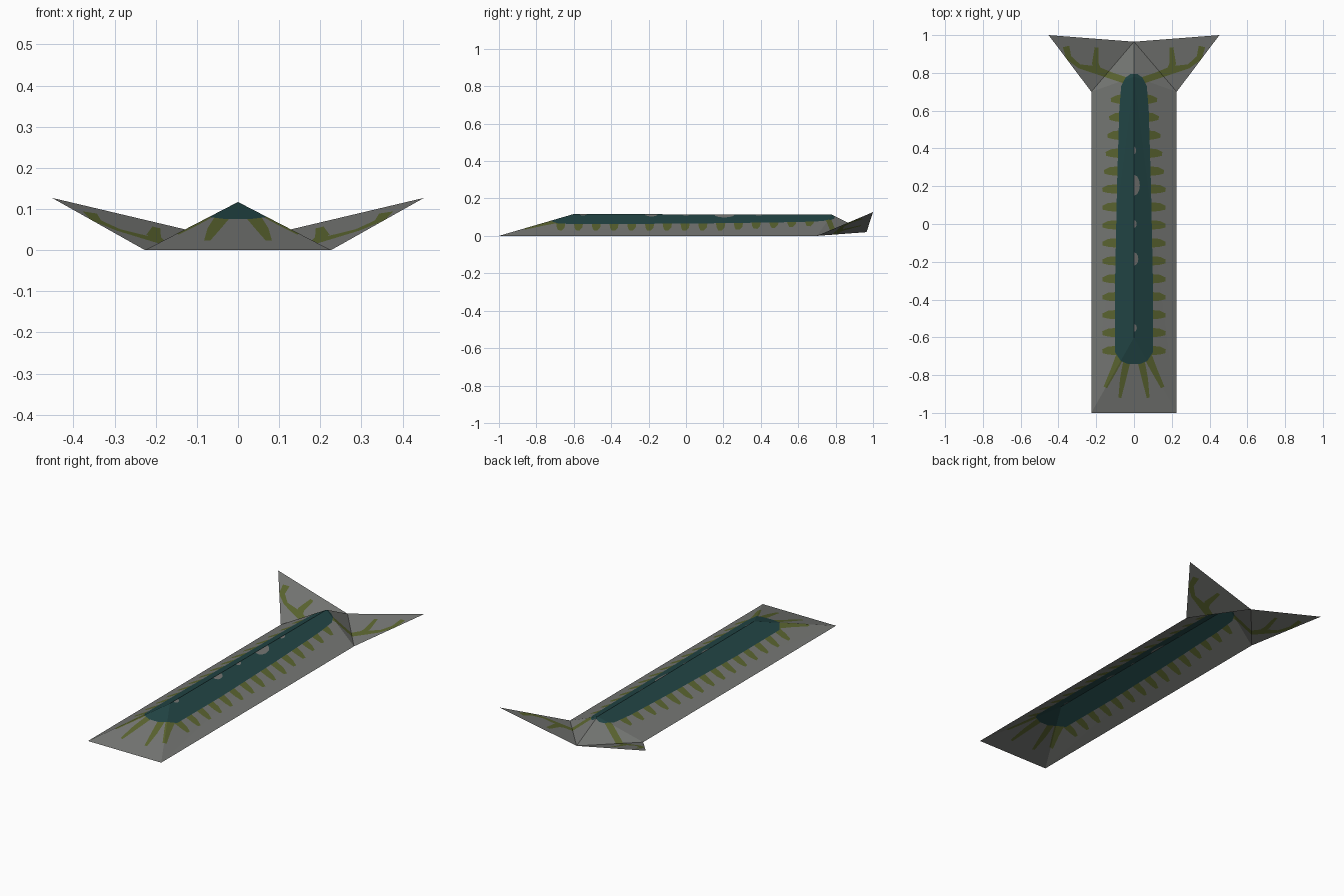
import bpy
import math
from mathutils import Vector
from mathutils.geometry import delaunay_2d_cdt, barycentric_transform

if "Cube" in bpy.data.objects:
    bpy.data.objects.remove(bpy.data.objects["Cube"])


def material(name, rgb):
    m = bpy.data.materials.new(name)
    m.diffuse_color = (*rgb, 1)
    m.use_nodes = True
    m.node_tree.nodes["Principled BSDF"].inputs["Base Color"].default_value = m.diffuse_color
    return m


mats = [material("grey skin", (0.18, 0.185, 0.175)),
        material("olive legs", (0.105, 0.13, 0.03)),
        material("dark teal back", (0.016, 0.06, 0.06))]

# Folded sheet: right half as triangles, plus the front slope
C, A, W = (0.226, -1, 0), (0.226, 0.7, 0), (0.452, 1, 0.127)
B, R, F = (0, 0.965, 0.02), (0, 0.78, 0.113), (0, -0.6, 0.117)


def mirror(pts):
    return [(-p[0], *p[1:]) for p in reversed(pts)]


half = [(C, A, R), (C, R, F), (A, B, R), (A, W, B)]
base = half + [mirror(t) for t in half] + [((-0.226, -1, 0), C, F)]

# Painted outlines in plan: (material index, polygon); later ones win
paint = []


def ribbon(pts, widths):
    """Tapered strip along a path, on both sides of the body."""
    left, right = [], []
    for i, p in enumerate(pts):
        a, b = Vector(pts[max(i - 1, 0)]), Vector(pts[min(i + 1, len(pts) - 1)])
        d = (b - a).normalized()
        n = Vector((-d.y, d.x)) * widths[i] / 2
        left.append(tuple(Vector(p) + n))
        right.append(tuple(Vector(p) - n))
    poly = right + left[::-1]
    paint.append((1, poly))
    paint.append((1, mirror(poly)))


# Short side legs
for i in range(15):
    y = 0.66 - i * 0.095
    tip = 0.122 + 0.045 * min(1, i / 5)
    ribbon([(0.06, y), (tip - 0.03, y), (tip, y - 0.004)], [0.055, 0.042, 0.02])
# Long front legs
ribbon([(0.03, -0.69), (0.058, -0.82), (0.075, -0.92)], [0.04, 0.032, 0.015])
ribbon([(0.06, -0.67), (0.105, -0.77), (0.152, -0.865)], [0.05, 0.034, 0.02])
# Forked feelers at the back
ribbon([(0.03, 0.755), (0.12, 0.785), (0.2, 0.815), (0.29, 0.835), (0.345, 0.88),
        (0.36, 0.94)], [0.035, 0.035, 0.042, 0.022, 0.03, 0.035])
ribbon([(0.185, 0.805), (0.205, 0.85), (0.198, 0.935)], [0.03, 0.035, 0.02])
# Teal back
side = [(0.03, -0.742), (0.07, -0.725), (0.1, -0.68), (0.1, -0.3), (0.09, 0.2),
        (0.078, 0.6), (0.068, 0.73), (0.045, 0.775), (0.02, 0.793)]
paint.append((2, side + mirror(side)))
# Bare spots along the ridge
for y, w, h in [(0.205, 0.03, 0.11), (0.39, 0.01, 0.04), (0, 0.013, 0.04),
                (-0.185, 0.022, 0.07), (-0.55, 0.014, 0.04)]:
    arc = [(0.001 + w * math.cos(t * math.pi / 6), y + h / 2 * math.sin(t * math.pi / 6))
           for t in range(-3, 4)]
    paint.append((0, arc))

# Cut the sheet along all outlines
verts, faces = [], []
for poly in [list(t) for t in base] + [p for _, p in paint]:
    area = sum(p[0] * q[1] - q[0] * p[1] for p, q in zip(poly, poly[1:] + poly[:1]))
    if area < 0:
        poly = poly[::-1]
    faces.append(list(range(len(verts), len(verts) + len(poly))))
    verts += [Vector(p[:2]) for p in poly]
v2, _, tris, _, _, origin = delaunay_2d_cdt(verts, [], faces, 0, 1e-5)

# Lift each cut piece onto its fold and choose its colour
co = [Vector((p.x, p.y, 0)) for p in v2]
flat = [p.copy() for p in co]
keep, colours = [], []
nb = len(base)
for f, src in zip(tris, origin):
    fold = [s for s in src if s < nb]
    if not fold:
        continue
    t3 = [Vector(p) for p in base[fold[0]]]
    t2 = [Vector((p.x, p.y, 0)) for p in t3]
    for i in f:
        co[i].z = barycentric_transform(flat[i], *t2, *t3).z
    top = max((s for s in src if s >= nb), default=None)
    keep.append(f)
    colours.append(0 if top is None else paint[top - nb][0])

mesh = bpy.data.meshes.new("crawler_body")
mesh.from_pydata([tuple(p) for p in co], [], keep)
for m in mats:
    mesh.materials.append(m)
for p, c in zip(mesh.polygons, colours):
    p.material_index = c
mesh.update()
bpy.context.collection.objects.link(bpy.data.objects.new("crawler_body", mesh))
